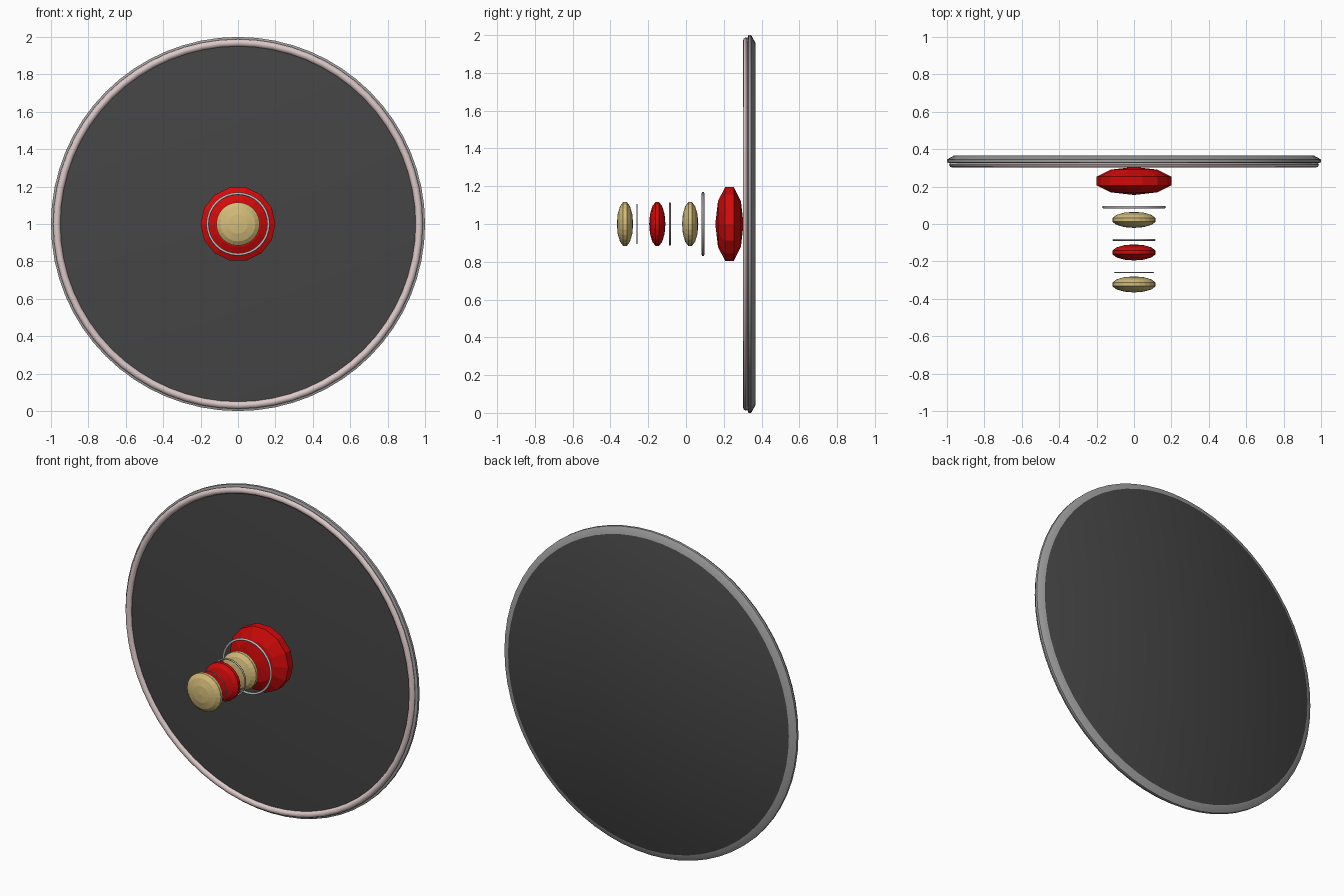
import bpy, bmesh, math

if "Cube" in bpy.data.objects:
    bpy.data.objects.remove(bpy.data.objects["Cube"])


def material(name, r, g, b):
    m = bpy.data.materials.new(name)
    m.diffuse_color = (r, g, b, 1)
    m.use_nodes = True
    m.node_tree.nodes["Principled BSDF"].inputs["Base Color"].default_value = m.diffuse_color
    return m


DARK = material("dark_grey", 0.06, 0.06, 0.06)
GREY = material("mid_grey", 0.34, 0.34, 0.34)
PINK = material("pale_pink", 0.72, 0.58, 0.58)
SILVER = material("silver", 0.5, 0.5, 0.5)
RED = material("red", 0.65, 0.003, 0.003)
GOLD = material("gold", 0.65, 0.5, 0.19)


def lathe(name, profile, sides, mat, closed=False, smooth=30):
    """Spin (radius, y) points around the y axis at height z = 1."""
    bm = bmesh.new()
    rows = []
    for r, y in profile:
        if r < 1e-6:
            rows.append([bm.verts.new((0, y, 1))] * sides)
        else:
            rows.append([bm.verts.new((r * math.cos(2 * math.pi * i / sides), y,
                                       1 + r * math.sin(2 * math.pi * i / sides)))
                         for i in range(sides)])
    pairs = list(zip(rows, rows[1:])) + ([(rows[-1], rows[0])] if closed else [])
    for a, b in pairs:
        for i in range(sides):
            j = (i + 1) % sides
            bm.faces.new(list(dict.fromkeys((a[i], a[j], b[j], b[i]))))
    bmesh.ops.recalc_face_normals(bm, faces=bm.faces[:])
    me = bpy.data.meshes.new(name)
    bm.to_mesh(me)
    bm.free()
    me.materials.append(mat)
    ob = bpy.data.objects.new(name, me)
    bpy.context.collection.objects.link(ob)
    if smooth:
        bpy.ops.object.select_all(action='DESELECT')
        ob.select_set(True)
        bpy.context.view_layer.objects.active = ob
        bpy.ops.object.shade_smooth_by_angle(angle=math.radians(smooth))
    return ob


def bead(name, y, radius, depth, rings, sides, mat, smooth=0):
    """Flattened sphere with a straight band round its widest part."""
    scale = radius / math.cos(math.pi / (2 * rings))
    pts = []
    for k in range(rings + 1):
        a = math.pi * k / rings
        pts.append((abs(scale * math.sin(a)), y - depth * math.cos(a)))
    lathe(name, pts, sides, mat, smooth=smooth)


def hoop(name, y, outer, thick_r, thick_y, sides, mat):
    c = outer - thick_r
    pts = [(c + thick_r * math.cos(math.pi * k / 4), y + thick_y * math.sin(math.pi * k / 4))
           for k in range(8)]
    lathe(name, pts, sides, mat, closed=True, smooth=50)


# Large disc: dark front and back with a grey bevelled edge
disc = lathe("disc", [(0, 0.322), (0.965, 0.322), (0.985, 0.325), (1.0, 0.330),
                      (1.0, 0.345), (0.96, 0.367), (0, 0.367)], 64, DARK)
disc.data.materials.append(GREY)
for p in disc.data.polygons:
    if math.hypot(p.center.x, p.center.z - 1) > 0.965:
        p.material_index = 1

# Pale rim on the front of the disc
hoop("front_rim", 0.317, 0.988, 0.019, 0.016, 64, PINK)

# Row of beads along the axis
bead("large_red_bead", 0.23, 0.2, 0.075, 5, 14, RED)
bead("back_gold_bead", 0.022, 0.116, 0.043, 7, 24, GOLD)
bead("middle_red_bead", -0.152, 0.116, 0.043, 7, 24, RED)
bead("front_gold_bead", -0.323, 0.116, 0.043, 7, 24, GOLD)

# Thin rings between the beads
hoop("large_ring", 0.09, 0.17, 0.007, 0.007, 32, SILVER)
hoop("middle_ring", -0.085, 0.115, 0.005, 0.005, 32, SILVER)
hoop("small_ring", -0.26, 0.106, 0.003, 0.003, 32, SILVER)
